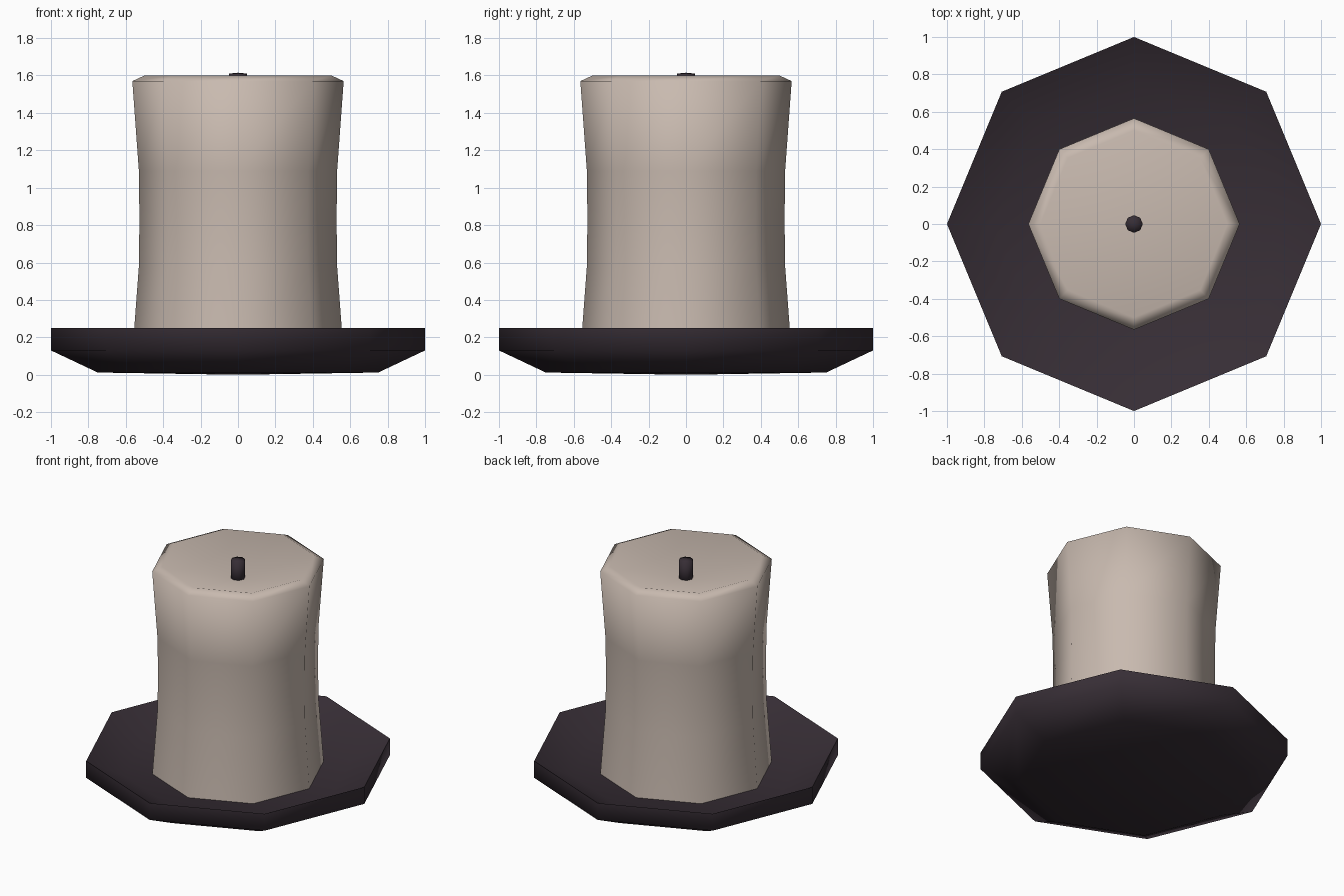
import bpy, bmesh, math

if "Cube" in bpy.data.objects:
    bpy.data.objects.remove(bpy.data.objects["Cube"])

def material(name, rgb):
    m = bpy.data.materials.new(name)
    m.diffuse_color = (*rgb, 1)
    m.use_nodes = True
    m.node_tree.nodes["Principled BSDF"].inputs["Base Color"].default_value = m.diffuse_color
    return m

wax = material("warm beige wax", (0.58, 0.49, 0.43))
dark = material("dark plum", (0.038, 0.027, 0.036))

def lathe(name, profile, mat, angle, sides=8):
    """Revolve (radius, z) points, bottom to top; radius 0 gives a pole."""
    bm = bmesh.new()
    rings = []
    for r, z in profile:
        n = 1 if r == 0 else sides
        rings.append([bm.verts.new((r * math.cos(2 * math.pi * i / sides),
                                    r * math.sin(2 * math.pi * i / sides), z))
                      for i in range(n)])
    for a, b in zip(rings, rings[1:]):
        for i in range(sides):
            j = (i + 1) % sides
            quad = [a[i % len(a)], a[j % len(a)], b[j % len(b)], b[i % len(b)]]
            bm.faces.new(list(dict.fromkeys(quad)))
    bmesh.ops.recalc_face_normals(bm, faces=bm.faces)
    me = bpy.data.meshes.new(name)
    bm.to_mesh(me)
    bm.free()
    me.materials.append(mat)
    ob = bpy.data.objects.new(name, me)
    bpy.context.collection.objects.link(ob)
    bpy.ops.object.select_all(action='DESELECT')
    ob.select_set(True)
    bpy.context.view_layer.objects.active = ob
    bpy.ops.object.shade_smooth_by_angle(angle=math.radians(angle))
    return ob

# Dished octagonal plate
lathe("plate", [(0, 0), (0.75, 0.012), (1, 0.13), (1, 0.25),
                (0.75, 0.125), (0, 0.115)], dark, 80)

# Waisted candle body with bevelled rim and sunken top
lathe("candle", [(0, 0.11), (0.565, 0.11), (0.53, 0.58), (0.527, 0.83), (0.53, 1.09),
                 (0.565, 1.57), (0.5, 1.6), (0, 1.47)], wax, 80)

# Wick
lathe("wick", [(0, 1.44), (0.047, 1.44), (0.047, 1.61), (0, 1.615)], dark, 100)
